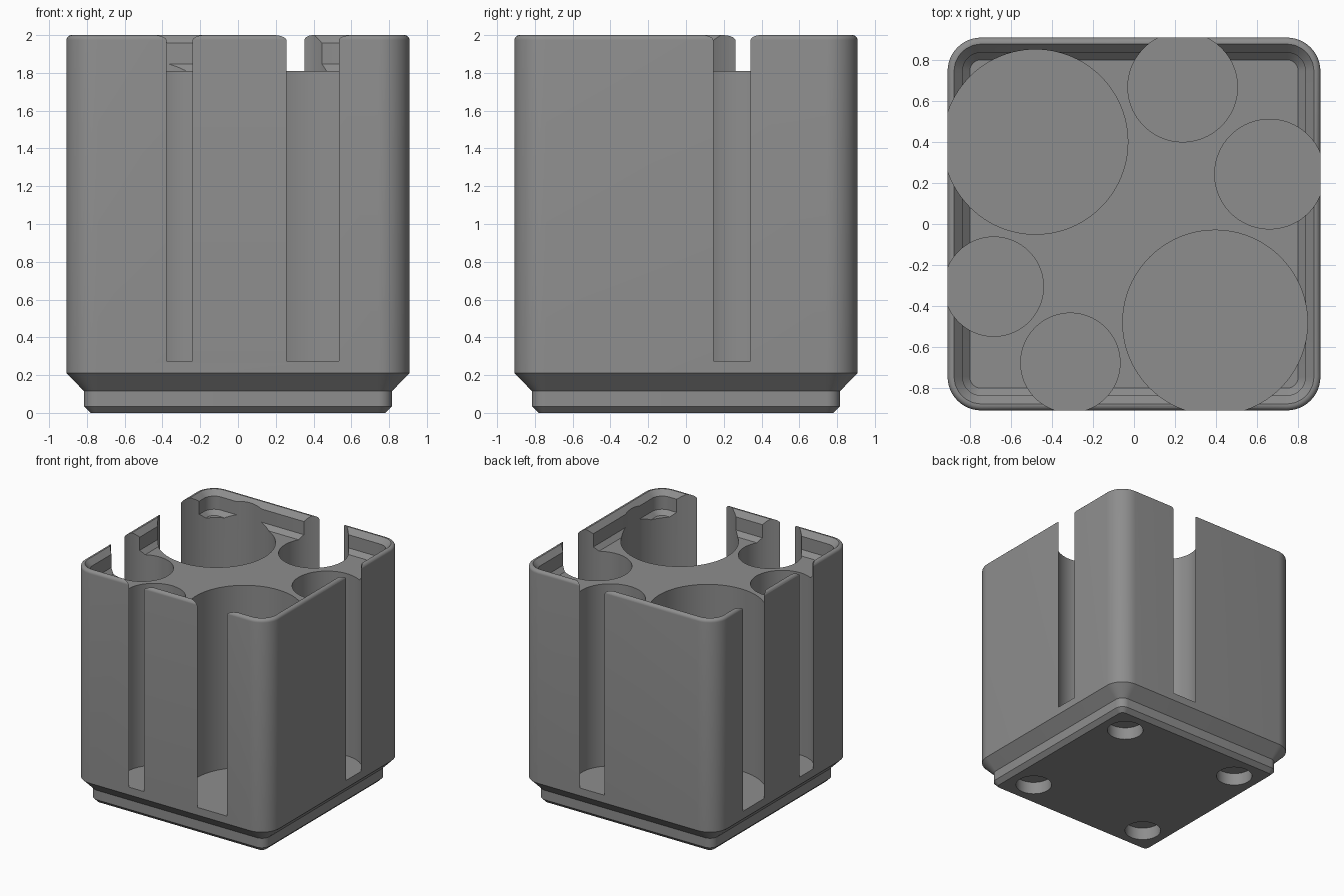
import bpy, bmesh, math
from mathutils import Matrix

if "Cube" in bpy.data.objects:
    bpy.data.objects.remove(bpy.data.objects["Cube"])

CORNER_SEGS = 12


def rounded_square(bm, half, z):
    """Ring of vertices; every ring shares the same corner centres."""
    c = 0.744
    r = half - c
    ring = []
    for k, (sx, sy) in enumerate([(1, 1), (-1, 1), (-1, -1), (1, -1)]):
        for i in range(CORNER_SEGS + 1):
            a = math.radians(90 * (k + i / CORNER_SEGS))
            ring.append(bm.verts.new((sx * c + r * math.cos(a), sy * c + r * math.sin(a), z)))
    return ring


def new_object(name, bm):
    bmesh.ops.recalc_face_normals(bm, faces=bm.faces)
    mesh = bpy.data.meshes.new(name)
    bm.to_mesh(mesh)
    bm.free()
    obj = bpy.data.objects.new(name, mesh)
    bpy.context.collection.objects.link(obj)
    return obj


# Profile (half width, height): stepped foot, wall, rounded rim, inner lip
profile = [(0.78, 0.0), (0.815, 0.035), (0.815, 0.115), (0.908, 0.21)]
fillet = 0.026
for i in range(6):
    a = math.radians(90 * i / 5)
    profile.append((0.908 - fillet + fillet * math.cos(a), 2 - fillet + fillet * math.sin(a)))
profile += [(0.876, 2.0), (0.835, 1.957), (0.835, 1.846), (0.80, 1.81)]

bm = bmesh.new()
rings = [rounded_square(bm, h, z) for h, z in profile]
n = len(rings[0])
for lower, upper in zip(rings, rings[1:]):
    for i in range(n):
        j = (i + 1) % n
        bm.faces.new((lower[i], lower[j], upper[j], upper[i]))
bm.faces.new(rings[0][::-1])   # underside
bm.faces.new(rings[-1])        # deck
holder = new_object("holder_body", bm)

# Cutters: round pockets (x, y, radius) and magnet recesses in the foot
pockets = [(-0.48, 0.40, 0.45), (0.395, -0.48, 0.45),
           (0.237, 0.667, 0.267), (0.66, 0.243, 0.267),
           (-0.683, -0.305, 0.242), (-0.31, -0.676, 0.242)]
cuts = [(x, y, r, 0.275, 2.2) for x, y, r in pockets]
cuts += [(sx * 0.568, sy * 0.568, 0.142, -0.1, 0.105) for sx in (-1, 1) for sy in (-1, 1)]

bm = bmesh.new()
for x, y, r, z0, z1 in cuts:
    bmesh.ops.create_cone(bm, cap_ends=True, segments=96 if z1 > 1 else 48,
                          radius1=r, radius2=r, depth=z1 - z0,
                          matrix=Matrix.Translation((x, y, (z0 + z1) / 2)))
cutter = new_object("pocket_cutter", bm)
cutter.hide_render = True

mod = holder.modifiers.new("pockets", 'BOOLEAN')
mod.operation = 'DIFFERENCE'
mod.solver = 'EXACT'
mod.object = cutter
bpy.context.view_layer.objects.active = holder
holder.select_set(True)
bpy.ops.object.modifier_apply(modifier=mod.name)
bpy.data.objects.remove(cutter)

# Single grey plastic
grey = bpy.data.materials.new("grey_plastic")
grey.diffuse_color = (0.27, 0.27, 0.27, 1)
grey.use_nodes = True
grey.node_tree.nodes["Principled BSDF"].inputs["Base Color"].default_value = grey.diffuse_color
holder.data.materials.clear()
holder.data.materials.append(grey)
for p in holder.data.polygons:
    p.material_index = 0
bpy.ops.object.shade_smooth_by_angle(angle=math.radians(25))
